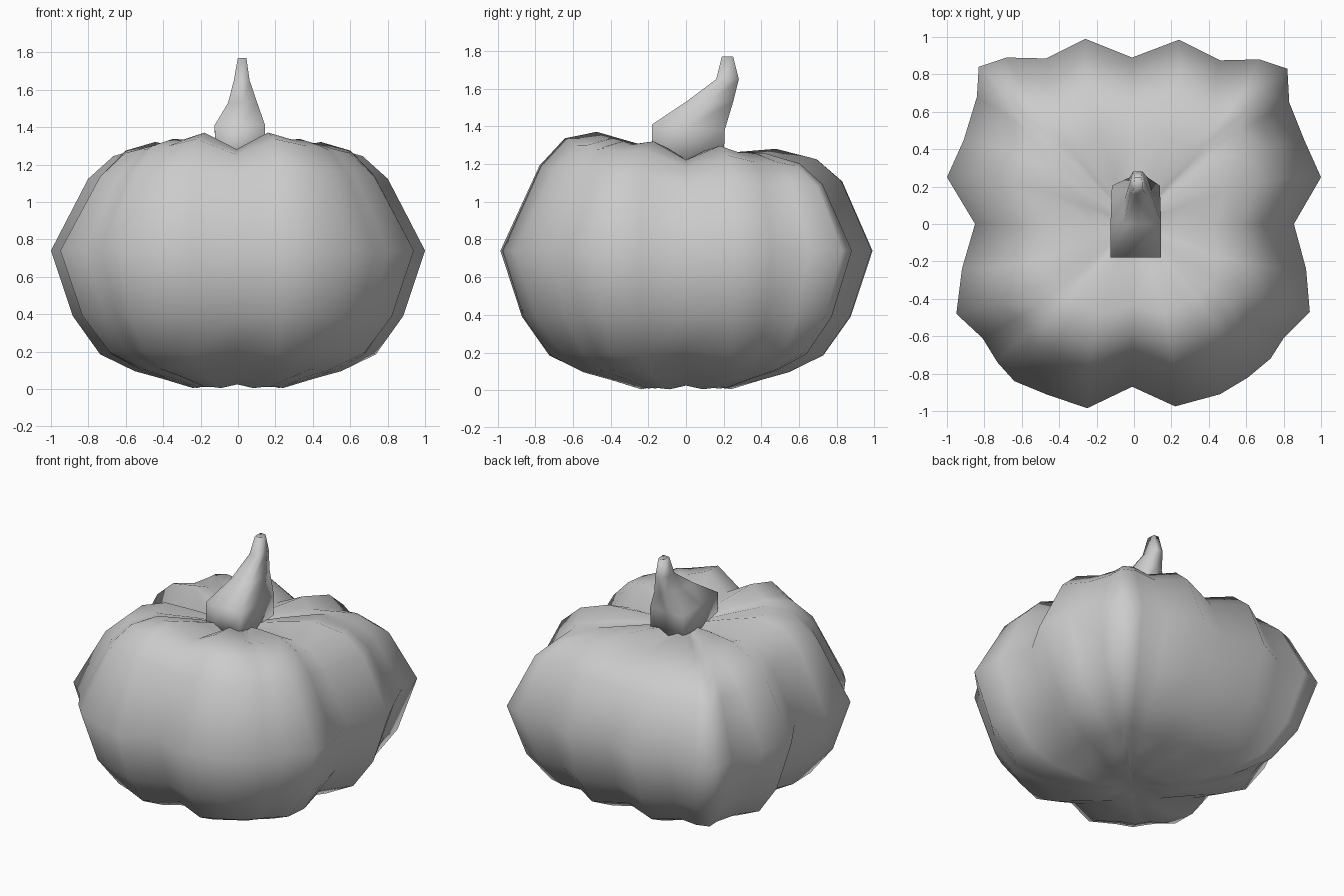
import bpy, bmesh, math

if "Cube" in bpy.data.objects:
    bpy.data.objects.remove(bpy.data.objects["Cube"])


def loft(name, rings, start=None, end=None):
    """Skin closed rings of points; finish each end with a fan or a flat cap."""
    bm = bmesh.new()
    loops = [[bm.verts.new(p) for p in ring] for ring in rings]
    n = len(loops[0])
    for a, b in zip(loops, loops[1:]):
        for i in range(n):
            j = (i + 1) % n
            bm.faces.new((a[i], a[j], b[j], b[i]))
    for loop, tip in ((loops[0], start), (loops[-1], end)):
        if tip:
            v = bm.verts.new(tip)
            for i in range(n):
                bm.faces.new((loop[i], loop[(i + 1) % n], v))
        else:
            bm.faces.new(loop)
    bmesh.ops.recalc_face_normals(bm, faces=bm.faces)
    for f in bm.faces:
        f.smooth = True
    me = bpy.data.meshes.new(name)
    bm.to_mesh(me)
    bm.free()
    ob = bpy.data.objects.new(name, me)
    bpy.context.collection.objects.link(ob)
    return ob


# Pumpkin body: widest outline, counter-clockwise from +x
outline = [
    (.855, .0), (1, .25), (.91, .45), (.83, .65), (.82, .83), (.67, .88), (.46, .875), (.24, .985),
    (-.01, .89), (-.26, .99), (-.47, .885), (-.68, .89), (-.83, .84), (-.84, .68), (-.91, .45), (-1, .25),
    (-.85, .0), (-.92, -.24), (-.95, -.48), (-.81, -.61), (-.73, -.74), (-.64, -.84), (-.47, -.91), (-.25, -.985),
    (-.01, -.87), (.22, -.975), (.46, -.91), (.61, -.82), (.73, -.72), (.80, -.61), (.94, -.47), (.92, -.24)]
# Height lost in the grooves, repeating every quarter turn
groove = [.09, .0, .03, .02, .035, .02, .03, .0]
# (fraction of outline, height)
profile = [(.12, .03), (.25, .005), (.42, .055), (.57, .095), (.75, .185), (.89, .39), (1, .74),
           (.80, 1.15), (.67, 1.28), (.50, 1.325), (.27, 1.285), (.14, 1.255)]

rings = []
for f, z in profile:
    ring = []
    for i, (px, py) in enumerate(outline):
        r, a = math.hypot(px, py), math.atan2(py, px)
        a += .3 * min(.45, 1 - f) * math.sin(4 * a)      # lobes spread near the poles
        top = max(0, (z - .74) / .6)
        k = f
        if .6 < f < 1 and top > 0:                       # back shoulder is fuller
            k += .05 * max(0, py)
        g = groove[i % 8] * min(1, f / .4)
        if z > 1:                                        # front lobes higher, back and sides lower
            tilt = .07 * py if py < 0 else .055 * py
            dz = -g * min(1, top) - (tilt + .025 * abs(px)) * top * min(1, f * 1.5)
        else:
            dz = .35 * g if z < .3 else 0
        ring.append((k * r * math.cos(a), k * r * math.sin(a), z + dz))
    rings.append(ring)
loft("pumpkin_body", rings, (0, 0, .04), (0, 0, 1.23))

# Stem: (centre x, half width, front y, back y, front z, back z, back chamfer)
sections = [(.01, .13, -.18, .20, 1.2, 1.2, .95), (.01, .135, -.18, .205, 1.41, 1.38, .95),
            (.025, .078, .0, .25, 1.53, 1.53, .6), (.02, .042, .16, .28, 1.65, 1.65, .6),
            (.022, .023, .19, .25, 1.77, 1.77, .8)]
stem = []
for cx, h, yf, yb, zf, zb, c in sections:
    ym, zm = (yf + yb) / 2, (zf + zb) / 2
    stem.append([(cx - h, yf, zf), (cx, yf, zf), (cx + h, yf, zf), (cx + h, ym, zm),
                 (cx + h * c, yb, zb), (cx, yb, zb), (cx - h * c, yb, zb), (cx - h, ym, zm)])
loft("stem", stem, None, (.022, .22, 1.755))
